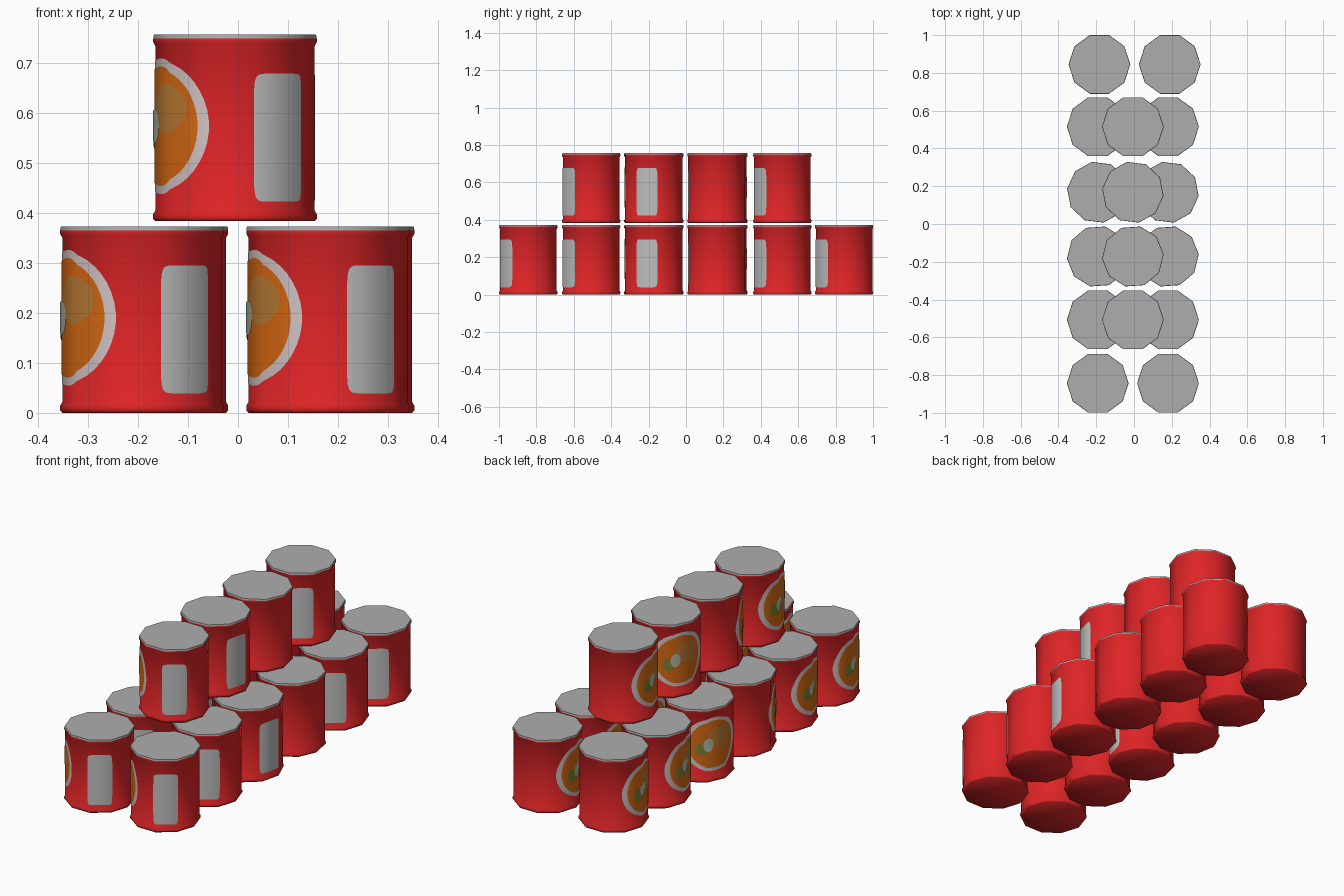
import bpy, bmesh, math
from mathutils import Vector

cube = bpy.data.objects.get("Cube")
if cube:
    bpy.data.objects.remove(cube, do_unlink=True)

SIDES = 10
STEP = 360 / SIDES
BODY_R = 0.159


def material(name, rgb):
    m = bpy.data.materials.new(name)
    m.use_nodes = True
    col = (*rgb, 1)
    m.diffuse_color = col
    bsdf = m.node_tree.nodes["Principled BSDF"]
    bsdf.inputs["Base Color"].default_value = col
    bsdf.inputs["Roughness"].default_value = 0.6
    return m


red = material("can red", (0.74, 0.018, 0.02))
lid_grey = material("lid grey", (0.42, 0.42, 0.42))
label_grey = material("label grey", (0.52, 0.52, 0.52))
white = material("outline white", (0.66, 0.56, 0.56))
orange = material("fruit orange", (0.68, 0.14, 0.006))
tan = material("fruit tan", (0.5, 0.2, 0.035))
green = material("leaf green", (0.2, 0.22, 0.03))
pale = material("highlight pale", (0.45, 0.5, 0.4))


def can_mesh():
    """Ten-sided can: flared foot, straight wall, flared rim and flat lid."""
    profile = [(0.159, 0), (0.1635, 0.005), (0.1635, 0.014), (BODY_R, 0.022),
               (BODY_R, 0.35), (0.1635, 0.358), (0.1635, 0.365), (0.162, 0.373)]
    bm = bmesh.new()
    rings = []
    for r, z in profile:
        rings.append([bm.verts.new((r * math.cos(math.radians(i * STEP)),
                                    r * math.sin(math.radians(i * STEP)), z))
                      for i in range(SIDES)])
    for low, high in zip(rings, rings[1:]):
        for i in range(SIDES):
            j = (i + 1) % SIDES
            bm.faces.new((low[i], low[j], high[j], high[i]))
    bm.faces.new(list(reversed(rings[0])))
    bm.faces.new(rings[-1])
    # lid and the top band of the rim are metal
    for f in bm.faces:
        f.smooth = True
        f.material_index = int(f.calc_center_median().z > 0.366)
    mesh = bpy.data.meshes.new("can")
    bm.to_mesh(mesh)
    bm.free()
    mesh.materials.append(red)
    mesh.materials.append(lid_grey)
    mesh.set_sharp_from_angle(angle=math.radians(50))
    return mesh


def wrap(angle, z, lift):
    """Map an unrolled point (degrees, height) onto the flat-sided wall."""
    local = math.radians(angle % STEP - STEP / 2)
    apothem = BODY_R * math.cos(math.radians(STEP / 2)) + lift
    r = apothem / math.cos(local)
    a = math.radians(angle)
    return Vector((r * math.cos(a), r * math.sin(a), z))


def decal_mesh(name, shapes):
    """Stack of thin printed shapes, split at the can's corners and wrapped.
    Each shape: centre angle, centre height, half angle, half height, power, material."""
    bm = bmesh.new()
    mesh = bpy.data.meshes.new(name)
    for n, (ca, cz, ha, hz, power, mat) in enumerate(shapes):
        part = bmesh.new()
        ring = []
        for i in range(40):
            t = math.tau * (i + 0.5) / 40
            c, s = math.cos(t), math.sin(t)
            ring.append(part.verts.new((ca + ha * math.copysign(abs(c) ** power, c),
                                        cz + hz * math.copysign(abs(s) ** power, s), 0)))
        part.faces.new(ring)
        for k in range(2 * SIDES):
            bmesh.ops.bisect_plane(part, geom=part.verts[:] + part.edges[:] + part.faces[:],
                                   plane_co=(k * STEP, 0, 0), plane_no=(1, 0, 0), dist=1e-5)
        copies = {v: bm.verts.new(wrap(v.co.x, v.co.y, 0.0009 * (n + 1))) for v in part.verts}
        for f in part.faces:
            face = bm.faces.new([copies[v] for v in f.verts])
            face.smooth = True
            face.material_index = n
        part.free()
        mesh.materials.append(mat)
    bm.to_mesh(mesh)
    bm.free()
    # rounded shading across the flat sides
    mesh.normals_split_custom_set_from_vertices(
        [Vector((v.co.x, v.co.y, 0)).normalized() for v in mesh.vertices])
    return mesh


can = can_mesh()
label = decal_mesh("label", [(305.5, 0.167, 21.5, 0.128, 0.2, label_grey)])
emblem = decal_mesh("emblem", [
    (195, 0.19, 56, 0.136, 1, white),
    (195, 0.19, 46, 0.12, 1, orange),
    (207, 0.225, 24, 0.05, 1, tan),
    (172, 0.17, 10, 0.032, 1, green),
    (184, 0.19, 9, 0.034, 1, pale),
])


def place(name, mesh, loc, turn):
    ob = bpy.data.objects.new(name, mesh)
    ob.location = loc
    ob.rotation_euler.z = math.radians(turn)
    bpy.context.collection.objects.link(ob)


def add_can(tag, x, y, z, turn):
    for part, mesh in (("can", can), ("label", label), ("emblem", emblem)):
        place(f"{part}_{tag}", mesh, (x, y, z), turn)


# rows from front to back: y, sideways shift, turn, carries an upper can
rows = [(-0.843, -0.006, 0, False), (-0.507, -0.006, 0, True), (-0.172, -0.006, 40, True),
        (0.168, -0.006, -43, True), (0.515, -0.006, 0, True), (0.845, 0.003, 0, False)]
for n, (y, shift, turn, stacked) in enumerate(rows, 1):
    add_can(f"lower_right_{n}", shift - 0.186, y, 0, turn)
    add_can(f"lower_left_{n}", shift + 0.186, y, 0, turn)
    if stacked:
        add_can(f"upper_{n}", shift, y, 0.383, turn)
